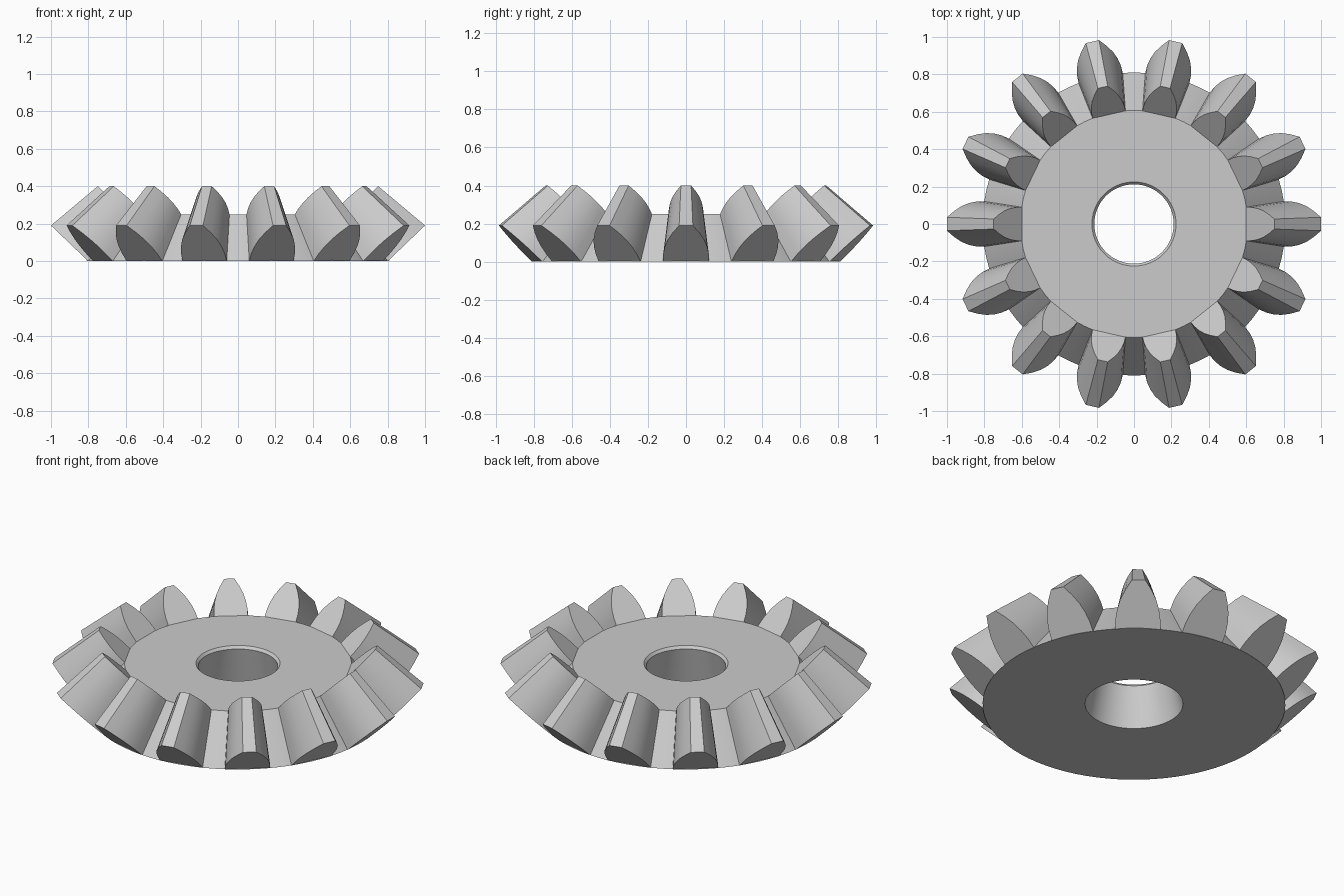
import bpy, bmesh, math

if "Cube" in bpy.data.objects:
    bpy.data.objects.remove(bpy.data.objects["Cube"])

TEETH = 14
SEGMENTS = 84

metal = bpy.data.materials.new("light grey metal")
metal.diffuse_color = (0.6, 0.6, 0.6, 1)
metal.use_nodes = True
metal.node_tree.nodes["Principled BSDF"].inputs["Base Color"].default_value = metal.diffuse_color


def finish(bm, name, angle):
    bmesh.ops.recalc_face_normals(bm, faces=bm.faces[:])
    mesh = bpy.data.meshes.new(name)
    bm.to_mesh(mesh)
    bm.free()
    mesh.materials.append(metal)
    obj = bpy.data.objects.new(name, mesh)
    bpy.context.collection.objects.link(obj)
    bpy.ops.object.select_all(action='DESELECT')
    obj.select_set(True)
    bpy.context.view_layer.objects.active = obj
    bpy.ops.object.shade_smooth_by_angle(angle=math.radians(angle))
    return obj


# Conical gear blank with a flared bore: closed (radius, z) profile turned about z
profile = [(0.81, 0), (0.607, 0.25), (0.225, 0.25), (0.212, 0.235), (0.262, 0)]
bm = bmesh.new()
rings = []
for i in range(SEGMENTS):
    a = math.tau * i / SEGMENTS
    rings.append([bm.verts.new((r * math.cos(a), r * math.sin(a), z)) for r, z in profile])
for i, ring in enumerate(rings):
    following = rings[(i + 1) % SEGMENTS]
    for j in range(len(profile)):
        k = (j + 1) % len(profile)
        bm.faces.new((ring[j], following[j], following[k], ring[k]))
finish(bm, "gear_body", 30)


# Teeth: rounded cross-section that shrinks from the outer to the inner end
half_widths = [(0, 0.121), (0.2, 0.12), (0.4, 0.112), (0.6, 0.096), (0.8, 0.07), (1, 0.036)]


def tooth_section(bm, root, tip, buried, scale):
    rows = [(buried[0], buried[1], half_widths[0][1])]
    for t, w in half_widths:
        rows.append((root[0] + t * (tip[0] - root[0]), root[1] + t * (tip[1] - root[1]), w))
    outline = [(x, w * scale, z) for x, z, w in rows]
    outline += [(x, -w * scale, z) for x, z, w in reversed(rows)]
    return [bm.verts.new(p) for p in outline]


for n in range(TEETH):
    bm = bmesh.new()
    outer = tooth_section(bm, (0.802, 0), (1.0, 0.19), (0.70, 0.004), 1)
    inner = tooth_section(bm, (0.60, 0.25), (0.75, 0.40), (0.50, 0.246), 0.745)
    count = len(outer)
    for j in range(count):
        k = (j + 1) % count
        bm.faces.new((outer[j], outer[k], inner[k], inner[j]))
    # End faces as strips across the tooth
    for section in (outer, inner):
        for j in range(count // 2 - 1):
            bm.faces.new((section[j], section[j + 1], section[count - 2 - j], section[count - 1 - j]))
    tooth = finish(bm, f"tooth_{n + 1}", 30)
    tooth.rotation_euler.z = math.tau * n / TEETH
